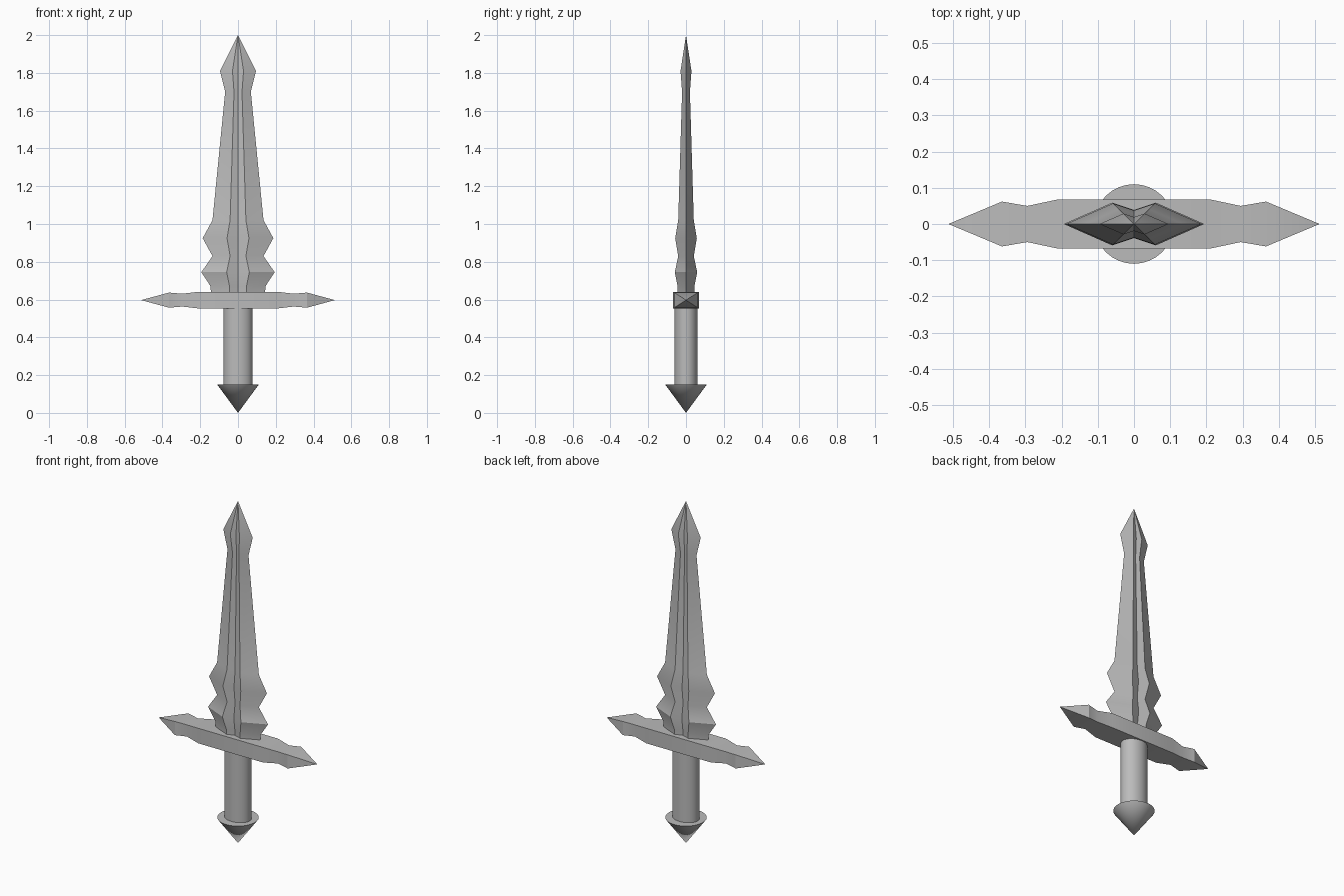
import bpy, bmesh, math

if "Cube" in bpy.data.objects:
    bpy.data.objects.remove(bpy.data.objects["Cube"])

steel = bpy.data.materials.new("steel_grey")
steel.use_nodes = True
GREY = (0.5, 0.5, 0.5, 1)
steel.diffuse_color = GREY
steel.node_tree.nodes["Principled BSDF"].inputs["Base Color"].default_value = GREY


def loft(name, rings, start_tip=None, end_tip=None):
    """Skin a list of rings, closing each end with a tip or a flat cap."""
    bm = bmesh.new()
    loops = [[bm.verts.new(p) for p in ring] for ring in rings]
    n = len(loops[0])
    for a, b in zip(loops, loops[1:]):
        for i in range(n):
            j = (i + 1) % n
            bm.faces.new((a[i], a[j], b[j], b[i]))
    for loop, tip in ((loops[0], start_tip), (loops[-1], end_tip)):
        if tip is None:
            bm.faces.new(loop)
        else:
            v = bm.verts.new(tip)
            for i in range(n):
                bm.faces.new((loop[i], loop[(i + 1) % n], v))
    bmesh.ops.recalc_face_normals(bm, faces=bm.faces)
    mesh = bpy.data.meshes.new(name)
    bm.to_mesh(mesh)
    bm.free()
    obj = bpy.data.objects.new(name, mesh)
    bpy.context.collection.objects.link(obj)
    finish(obj)
    return obj


def finish(obj, angle=30):
    obj.data.materials.clear()
    obj.data.materials.append(steel)
    bpy.ops.object.select_all(action="DESELECT")
    obj.select_set(True)
    bpy.context.view_layer.objects.active = obj
    bpy.ops.object.shade_smooth_by_angle(angle=math.radians(angle))


# Blade: one grooved double-ridge section scaled along the height
SECTION = [(1, 0), (0.31, 0.305), (0, 0.2), (-0.31, 0.305),
           (-1, 0), (-0.31, -0.305), (0, -0.2), (0.31, -0.305)]
BLADE = [(0.62, 0.143), (0.67, 0.145), (0.745, 0.194), (0.83, 0.135),
         (0.925, 0.187), (1.02, 0.135), (1.70, 0.068), (1.81, 0.095)]
loft("blade", [[(x * w, y * w, z) for x, y in SECTION] for z, w in BLADE],
     end_tip=(0, 0, 2))

# Crossguard: rectangular section, mirrored about the middle
MID = 0.597
HALF = [(0.21, 0.068, 0.044), (0.295, 0.05, 0.034), (0.365, 0.062, 0.04)]
stations = [(-x, y, z) for x, y, z in reversed(HALF)] + HALF
CORNERS = [(1, 1), (-1, 1), (-1, -1), (1, -1)]
loft("crossguard",
     [[(x, sy * y, MID + sz * z) for sy, sz in CORNERS] for x, y, z in stations],
     start_tip=(-0.513, 0, MID), end_tip=(0.513, 0, MID))

# Grip: oval cylinder
bpy.ops.mesh.primitive_cylinder_add(vertices=32, radius=1, depth=0.43,
                                    location=(0, 0, 0.355))
grip = bpy.context.object
grip.name = "grip"
grip.scale = (0.077, 0.062, 1)
bpy.ops.object.transform_apply(location=False, rotation=False, scale=True)
finish(grip)

# Pommel: cone pointing down
bpy.ops.mesh.primitive_cone_add(vertices=32, radius1=0, radius2=0.11,
                                depth=0.15, location=(0, 0, 0.075))
pommel = bpy.context.object
pommel.name = "pommel"
finish(pommel)
